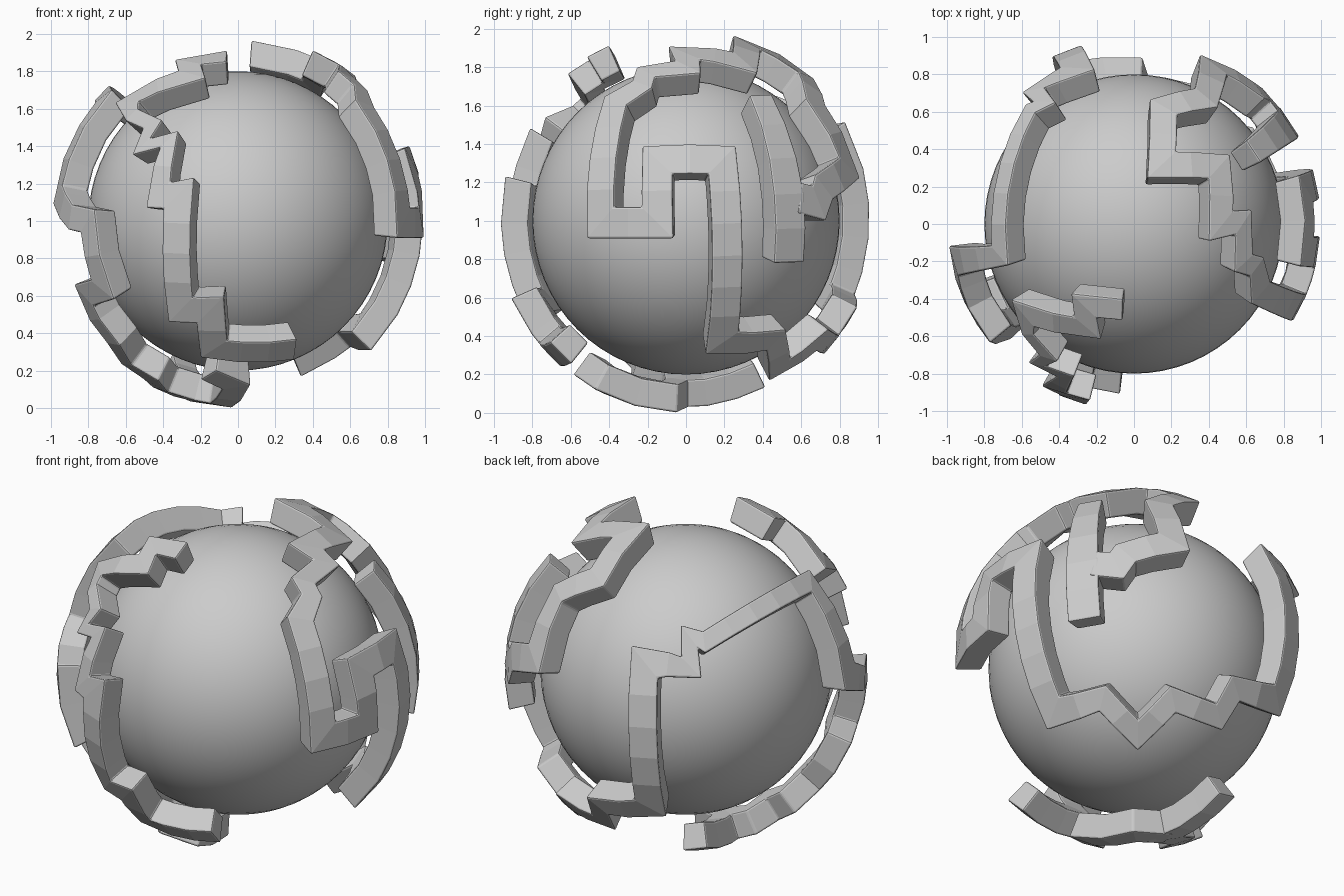
import bpy, bmesh, math
from mathutils import Vector

if "Cube" in bpy.data.objects:
    bpy.data.objects.remove(bpy.data.objects["Cube"])

CENTRE = Vector((0, 0, 1))
R_OUT, R_IN, WIDTH = 1.0, 0.852, 0.165


def oblique(sx, sy, az, el):
    """Axes (right, up, towards viewer) of an angled view."""
    a, e = math.radians(az), math.radians(el)
    h = Vector((sx * math.sin(a), sy * math.cos(a), 0))
    cam = h * math.cos(e) + Vector((0, 0, math.sin(e)))
    right = Vector((0, 0, 1)).cross(cam).normalized()
    return right, cam.cross(right), cam


X, Y, Z = Vector((1, 0, 0)), Vector((0, 1, 0)), Vector((0, 0, 1))
VIEWS = {
    'F': (X, Z, -Y), 'R': (Y, Z, X), 'T': (X, Y, Z), 'U': (X, Y, -Z),
    'L': oblique(-1, 1, 35, 25), 'D': oblique(1, 1, 38, -29),
}


def place(view, u, v):
    """Lift a flat view position onto the unit ball."""
    right, up, cam = VIEWS[view]
    return (right * u + up * v + cam * math.sqrt(max(0, 1 - u * u - v * v))).normalized()


def track(name, runs):
    # corners, then short great-circle steps between them
    corners = [(place(view, u, v), w) for view, w, pts in runs for u, v in pts]
    path = []
    for (a, wa), (b, wb) in zip(corners, corners[1:]):
        n = max(1, round(a.angle(b) / 0.17))
        path += [(a.slerp(b, i / n), wa + (wb - wa) * i / n) for i in range(n)]
    path.append(corners[-1])
    bm = bmesh.new()
    rings = []
    for i, (p, w) in enumerate(path):
        sides = []
        if i > 0:
            sides.append(p.cross(p - path[i - 1][0]).normalized())
        if i < len(path) - 1:
            sides.append(p.cross(path[i + 1][0] - p).normalized())
        m = sum(sides, Vector()).normalized()
        off = m * (w / 2 * min(1.5, 1 / max(0.1, m.dot(sides[0]))))
        lo, hi = (p - off).normalized(), (p + off).normalized()
        rings.append([bm.verts.new(CENTRE + q) for q in
                      (lo * R_OUT, hi * R_OUT, hi * R_IN, lo * R_IN)])
    for a, b in zip(rings, rings[1:]):
        for k in range(4):
            j = (k + 1) % 4
            bm.faces.new((a[k], a[j], b[j], b[k]))
    bm.faces.new(rings[0])
    bm.faces.new(rings[-1][::-1])
    bmesh.ops.recalc_face_normals(bm, faces=bm.faces)
    me = bpy.data.meshes.new(name)
    bm.to_mesh(me)
    bm.free()
    ob = bpy.data.objects.new(name, me)
    bpy.context.collection.objects.link(ob)
    bev = ob.modifiers.new("soft_edges", 'BEVEL')
    bev.width, bev.segments, bev.limit_method = 0.01, 2, 'ANGLE'
    bev.angle_limit = math.radians(50)
    bev.use_clamp_overlap = False


# Core ball
bpy.ops.mesh.primitive_uv_sphere_add(segments=64, ring_count=32, radius=0.8, location=CENTRE)
bpy.context.object.name = "core_ball"
bpy.ops.object.shade_smooth()

# Long raised track: right side, round the back, over the left, under the bottom
track("main_track", [
    ('D', WIDTH, [(-.26, .57), (-.13, .56), (-.08, .63), (.19, .70)]),
    ('T', .15, [(.39, .68), (.16, .63), (.15, .32), (.46, .31), (.47, -.01)]),
    ('T', .12, [(.59, .01), (.59, -.21), (.66, -.23)]),
    ('R', .15, [(-.37, .63)]),
    ('R', WIDTH, [(-.45, -.01), (-.15, -.01), (-.15, .32), (.19, .32), (.19, -.64)]),
    ('D', .13, [(-.20, -.18), (0, -.38), (.19, -.18), (.45, -.27), (.54, -.11)]),
    ('D', WIDTH, [(.78, -.17)]),
    ('L', WIDTH, [(-.23, .04)]),
    ('L', .11, [(.03, .01), (.02, .18), (.10, .15)]),
    ('L', .12, [(.69, .49)]),
    ('F', WIDTH, [(-.97, .14)]),
    ('F', .14, [(-.90, .02), (-.81, .0), (-.73, -.37), (-.83, -.40), (-.77, -.53)]),
    ('U', .13, [(-.67, -.34), (-.60, -.22), (-.47, -.23), (-.42, -.08)]),
    ('U', .15, [(-.27, -.06), (-.34, .40)]),
])

# Short branch under the front
track("bottom_branch", [
    ('U', .14, [(-.16, -.54), (-.01, -.45), (-.09, -.10), (-.28, -.04)])])

# Upright strip the main track branches from
track("side_strip", [('R', .14, [(.39, .66)]), ('R', .19, [(.54, .14), (.54, -.22)])])

# Track down the front, with small steps near the top
track("front_track", [
    ('T', .13, [(-.06, -.46), (-.27, -.44), (-.25, -.56), (-.60, -.48)]),
    ('F', .09, [(-.57, .57), (-.46, .52), (-.52, .40), (-.37, .44)]),
    ('F', .13, [(-.43, .14)]),
    ('F', .16, [(-.32, .15), (-.31, -.48), (-.15, -.48), (-.13, -.69), (.31, -.69)]),
])
